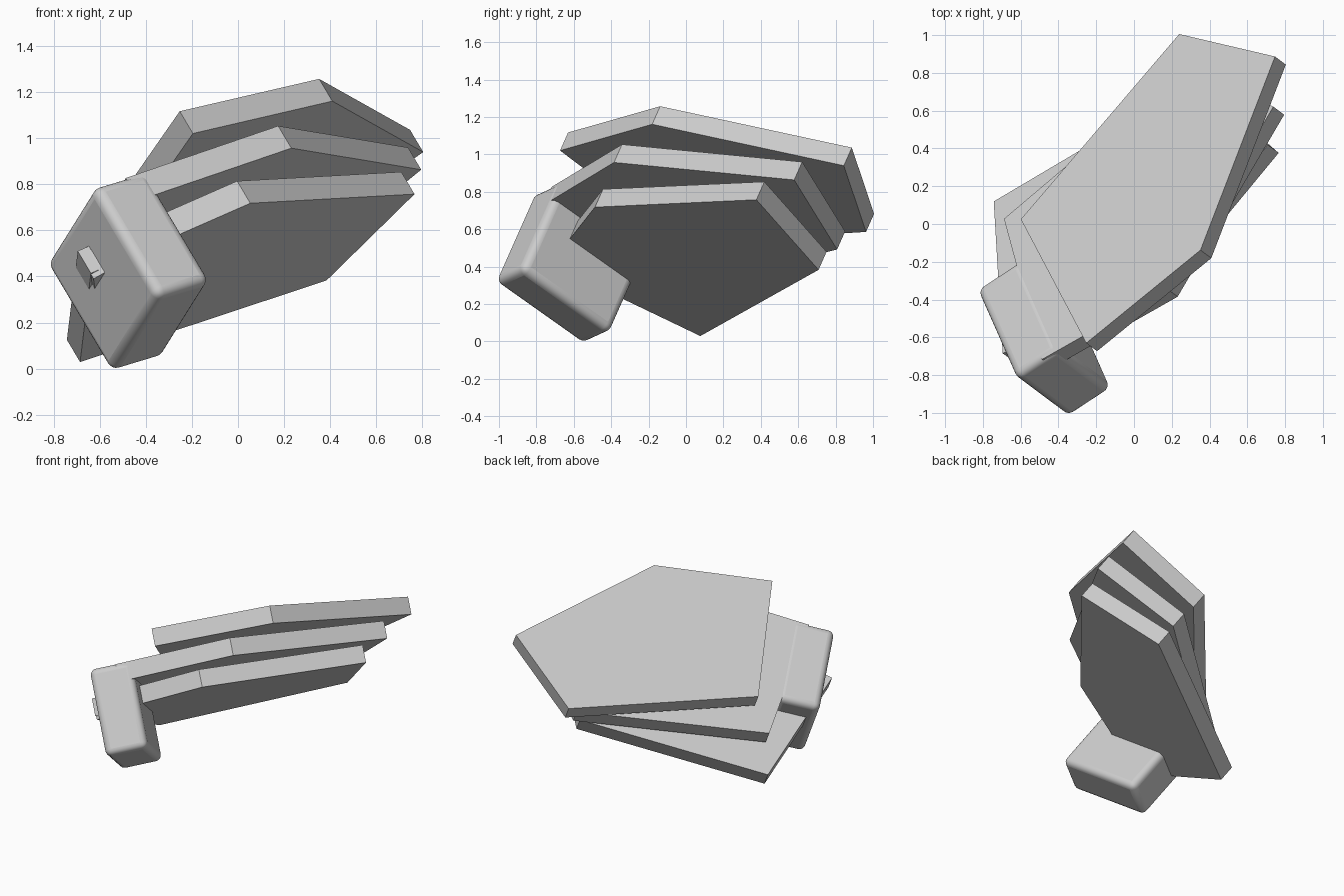
import bpy, bmesh
from mathutils import Vector, Matrix

cube = bpy.data.objects.get("Cube")
if cube:
    bpy.data.objects.remove(cube, do_unlink=True)

grey = bpy.data.materials.new("plain_grey")
grey.use_nodes = True
grey.diffuse_color = (0.6, 0.6, 0.6, 1)
grey.node_tree.nodes["Principled BSDF"].inputs["Base Color"].default_value = (0.6, 0.6, 0.6, 1)


def frame(x, y, z, origin):
    """Placement matrix from three axes and an origin."""
    m = Matrix((x, y, z)).transposed().to_4x4()
    m.translation = origin
    return m


def add_object(name, bm, matrix):
    bmesh.ops.recalc_face_normals(bm, faces=bm.faces)
    mesh = bpy.data.meshes.new(name)
    bm.to_mesh(mesh)
    bm.free()
    mesh.materials.append(grey)
    obj = bpy.data.objects.new(name, mesh)
    bpy.context.collection.objects.link(obj)
    obj.matrix_world = matrix
    return obj


def prism(name, outline, depth, matrix):
    """Flat outline extruded along local z."""
    bm = bmesh.new()
    face = bm.faces.new([bm.verts.new((x, y, 0)) for x, y in outline])
    ext = bmesh.ops.extrude_face_region(bm, geom=[face])
    moved = [v for v in ext["geom"] if isinstance(v, bmesh.types.BMVert)]
    bmesh.ops.translate(bm, verts=moved, vec=(0, 0, depth))
    return add_object(name, bm, matrix)


# Shared tilt of the whole stack
up = Vector((-0.477, 0.357, 0.803)).normalized()

# Three identical five-sided plates, fanned: one long edge places each
outline = [(0, 0), (1.12, 0), (1.12, 0.63), (-0.06, 1.155), (-0.636, 0.473)]
edges = {
    "top_plate": ((0.352, -0.138, 1.257), (0.75, 0.89, 1.032)),
    "middle_plate": ((0.174, -0.342, 1.053), (0.74, 0.638, 0.967)),
    "bottom_plate": ((-0.004, -0.444, 0.814), (0.709, 0.428, 0.861)),
}
for name, (start, end) in edges.items():
    along = Vector(end) - Vector(start)
    along = (along - along.dot(up) * up).normalized()
    prism(name, outline, -0.12, frame(along, up.cross(along), up, start))

# Rounded block gripping the corner of the stack
down = -up
side = Vector((0.33, -0.76, 0.56))
side = (side - side.dot(down) * down).normalized()
block_frame = frame(side.cross(down), side, down, (-0.476, -0.608, 0.42))
size = (0.286, 0.62, 0.593)
bm = bmesh.new()
bmesh.ops.create_cube(bm, size=1)
bmesh.ops.scale(bm, vec=size, verts=bm.verts)
block = add_object("rounded_block", bm, block_frame)
bevel = block.modifiers.new("rounding", "BEVEL")
bevel.width = 0.042
bevel.segments = 5
bpy.context.view_layer.objects.active = block
block.select_set(True)
bpy.ops.object.shade_smooth_by_angle()

# Small wedge catch on the outer face of the block
wedge = [(0.02, 0), (0, 0), (-0.049, -0.027), (0, -0.13), (0.02, -0.13)]
prism("wedge_catch", wedge, 0.125,
      block_frame @ Matrix.Translation((-size[0] / 2, 0.05, -0.131)))
